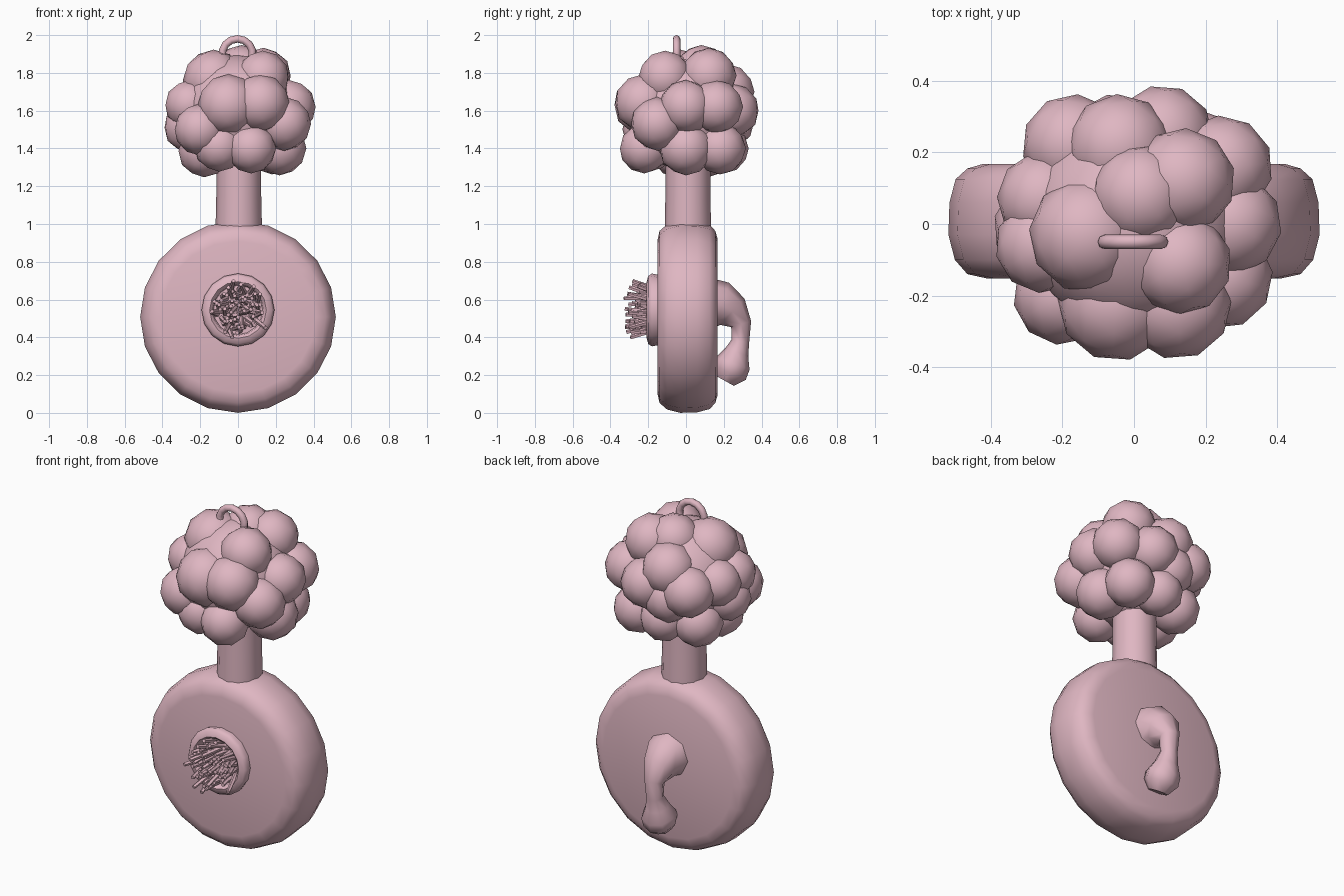
import bpy, bmesh, math, random
from mathutils import Vector, Matrix

cube = bpy.data.objects.get("Cube")
if cube:
    bpy.data.objects.remove(cube, do_unlink=True)

random.seed(4)
PINK = (0.74, 0.47, 0.54, 1)
pink = bpy.data.materials.new("dusty_pink")
pink.use_nodes = True
pink.diffuse_color = PINK
pink.node_tree.nodes["Principled BSDF"].inputs["Base Color"].default_value = PINK


def finish(obj, angle):
    """Material, smooth shading with sharp edges kept."""
    obj.data.materials.clear()
    obj.data.materials.append(pink)
    bpy.ops.object.select_all(action='DESELECT')
    obj.select_set(True)
    bpy.context.view_layer.objects.active = obj
    bpy.ops.object.shade_smooth_by_angle(angle=math.radians(angle))


def mesh_object(name, bm, angle):
    bmesh.ops.recalc_face_normals(bm, faces=bm.faces)
    me = bpy.data.meshes.new(name)
    bm.to_mesh(me)
    bm.free()
    obj = bpy.data.objects.new(name, me)
    bpy.context.collection.objects.link(obj)
    finish(obj, angle)


def lathe(name, profile, sides, matrix, angle=50):
    """Turn (radius, height) points round local z, capping both ends."""
    bm = bmesh.new()
    rings = []
    for r, h in profile:
        rings.append([bm.verts.new((r * math.cos(a), r * math.sin(a), h))
                      for a in (math.tau * i / sides for i in range(sides))])
    for lo, hi in zip(rings, rings[1:]):
        for i in range(sides):
            j = (i + 1) % sides
            bm.faces.new((lo[i], lo[j], hi[j], hi[i]))
    bm.faces.new(rings[0])
    bm.faces.new(rings[-1])
    bm.transform(matrix)
    mesh_object(name, bm, angle)


def tube(name, points, depth):
    """Swept tube through (x, y, z, radius factor) points."""
    cu = bpy.data.curves.new(name, 'CURVE')
    cu.dimensions = '3D'
    cu.bevel_depth = depth
    cu.bevel_resolution = 2
    cu.use_fill_caps = True
    sp = cu.splines.new('POLY')
    sp.points.add(len(points) - 1)
    for p, (x, y, z, r) in zip(sp.points, points):
        p.co = (x, y, z, 1)
        p.radius = r
    obj = bpy.data.objects.new(name, cu)
    bpy.context.collection.objects.link(obj)
    bpy.ops.object.select_all(action='DESELECT')
    obj.select_set(True)
    bpy.context.view_layer.objects.active = obj
    bpy.ops.object.convert(target='MESH')
    finish(bpy.context.view_layer.objects.active, 60)


# Local z becomes -y, so lathed parts face the front
facing = Matrix.Rotation(math.pi / 2, 4, 'X')

# Thick round body with a softened rim, a touch wider than tall
lathe("body_disc",
      [(0.42, -0.168), (0.465, -0.155), (0.498, -0.125), (0.515, -0.06),
       (0.518, 0.03), (0.5, 0.1), (0.465, 0.14), (0.41, 0.152)],
      20, Matrix.Translation((0, 0, 0.508)) @ Matrix.Diagonal((1, 1, 0.98, 1)) @ facing, 60)

# Socket ring on the front
lathe("front_socket",
      [(0.18, 0.12), (0.193, 0.18), (0.18, 0.2), (0.15, 0.208),
       (0.135, 0.195), (0.13, 0.165)],
      16, Matrix.Translation((0, 0, 0.545)) @ facing)

# Tuft of bristles fanning out of the socket
bm = bmesh.new()
count = 65
for i in range(count):
    r = 0.115 * math.sqrt((i + 0.5) / count)
    a = i * 2.4
    root = Vector((r * math.cos(a), -0.155, 0.545 + r * math.sin(a)))
    way = Vector((math.cos(a) * r * 1.6 + random.uniform(-0.25, 0.25), -1,
                  math.sin(a) * r * 1.6 + random.uniform(-0.25, 0.25))).normalized()
    length = random.uniform(0.09, 0.175)
    place = (Matrix.Translation(root + way * length / 2)
             @ way.to_track_quat('Z', 'Y').to_matrix().to_4x4())
    bmesh.ops.create_cone(bm, cap_ends=True, segments=5, radius1=0.014,
                          radius2=0.011, depth=length, matrix=place)
mesh_object("bristles", bm, 40)

# Neck between the body and the cluster
lathe("neck", [(0.122, 0.96), (0.122, 1.02), (0.119, 1.15), (0.119, 1.42)],
      12, Matrix.Translation((0.004, 0.01, 0)))

# Cluster of rounded lobes: x, y, z, radius
lobes = [
    # crown
    (-0.13, -0.03, 1.76, 0.16), (0.13, -0.11, 1.775, 0.14),
    (0.135, 0.12, 1.785, 0.145), (0.02, 0.08, 1.805, 0.14),
    (-0.04, 0.215, 1.7, 0.145),
    # middle belt
    (-0.05, -0.22, 1.63, 0.16), (0.12, -0.225, 1.64, 0.15),
    (0.245, -0.15, 1.53, 0.14), (0.27, 0.0, 1.62, 0.14),
    (0.245, 0.16, 1.62, 0.14), (0.08, 0.245, 1.6, 0.14),
    (-0.05, 0.22, 1.54, 0.14), (-0.17, 0.22, 1.6, 0.14),
    (-0.25, 0.07, 1.62, 0.13), (-0.2, -0.2, 1.5, 0.135),
    (-0.255, -0.06, 1.63, 0.13), (-0.26, -0.01, 1.51, 0.13),
    # underside
    (0.07, -0.22, 1.4, 0.13), (-0.1, -0.19, 1.41, 0.13),
    (0.22, 0.0, 1.4, 0.14), (0.18, 0.18, 1.4, 0.135),
    (0.0, 0.2, 1.4, 0.13), (-0.17, 0.13, 1.39, 0.135),
    (-0.18, -0.05, 1.385, 0.135),
]
bm = bmesh.new()
for x, y, z, r in lobes:
    spin = Matrix.Rotation(random.uniform(0, math.tau), 4, 'Z')
    bmesh.ops.create_icosphere(bm, subdivisions=2, radius=r * 1.02,
                               matrix=Matrix.Translation((x, y, z)) @ spin)
bmesh.ops.create_icosphere(bm, subdivisions=3, radius=0.305,
                           matrix=Matrix.Translation((0, 0, 1.59)))
mesh_object("cluster_lobes", bm, 60)

# Hanging loop on top
loop = [(-0.003 + 0.081 * math.cos(a), -0.05, 1.899 + 0.081 * math.sin(a), 1)
        for a in (math.pi * (i / 10 * 1.4 - 0.2) for i in range(11))]
tube("hanging_loop", loop, 0.02)

# Hooked tail on the back with a swollen tip
tail = [(0, 0.12, 0.575, 1.4), (0, 0.19, 0.57, 1.25), (0, 0.245, 0.535, 0.95),
        (0, 0.292, 0.47, 0.55), (0, 0.288, 0.38, 0.47), (0, 0.268, 0.32, 0.65),
        (0.005, 0.247, 0.26, 0.95), (0.005, 0.23, 0.215, 0.95),
        (0.005, 0.205, 0.17, 0.55)]
tube("hooked_tail", tail, 0.1)
